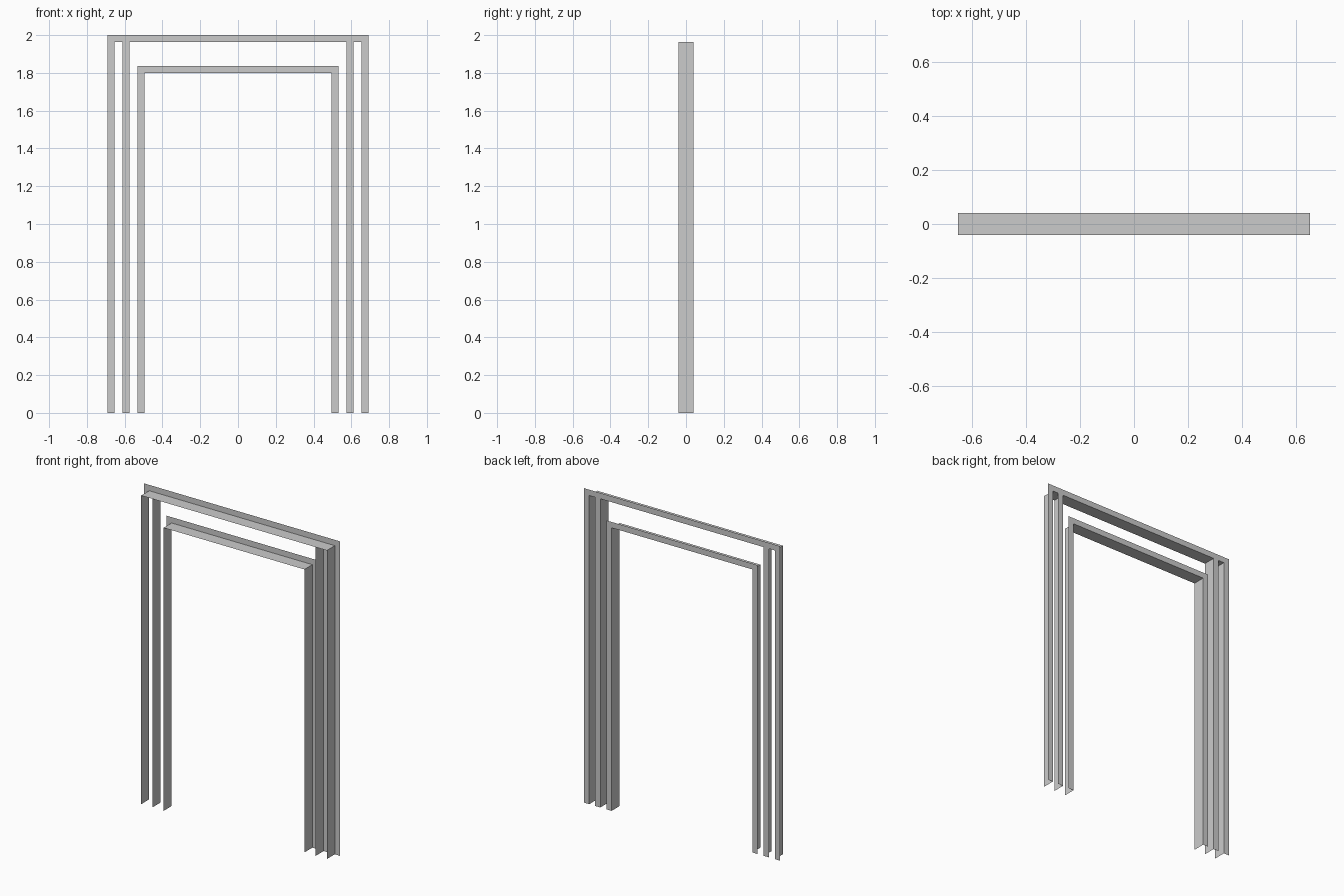
import bpy

if "Cube" in bpy.data.objects:
    bpy.data.objects.remove(bpy.data.objects["Cube"])

D = 0.04     # half depth of the frame
F = 0.037    # flange width


def sheet_object(name, quads):
    """Thin sheet-metal part made of connected quads."""
    verts, faces, index = [], [], {}
    for quad in quads:
        face = []
        for p in quad:
            key = tuple(round(c, 5) for c in p)
            if key not in index:
                index[key] = len(verts)
                verts.append(key)
            face.append(index[key])
        faces.append(face)
    mesh = bpy.data.meshes.new(name)
    mesh.from_pydata(verts, [], faces)
    obj = bpy.data.objects.new(name, mesh)
    bpy.context.collection.objects.link(obj)
    return obj


def post(name, x, height):
    """L-section upright, web at x and rear flange facing outward."""
    s = 1 if x > 0 else -1
    web = [(x, -D, 0), (x, D, 0), (x, D, height), (x, -D, height)]
    o = x + s * F
    flange = [(x, D, 0), (o, D, 0), (o, D, height), (x, D, height)]
    return sheet_object(name, [web, flange])


def header(name, x, z):
    """L-section top rail with the flange turned up at the rear."""
    web = [(-x, -D, z), (x, -D, z), (x, D, z), (-x, D, z)]
    flange = [(-x, D, z), (x, D, z), (x, D, z + F), (-x, D, z + F)]
    ends = [[(s * x, D, z), (s * (x + F), D, z),
             (s * (x + F), D, z + F), (s * x, D, z + F)] for s in (-1, 1)]
    return sheet_object(name, [web, flange] + ends)


# Uprights: outer, middle and inner pairs
for label, x, h in (("outer", 0.653, 1.963), ("middle", 0.575, 1.963), ("inner", 0.495, 1.80)):
    post(label + "_post_left", -x, h)
    post(label + "_post_right", x, h)

# Top rails
header("outer_header", 0.653, 1.963)
header("inner_header", 0.495, 1.80)
